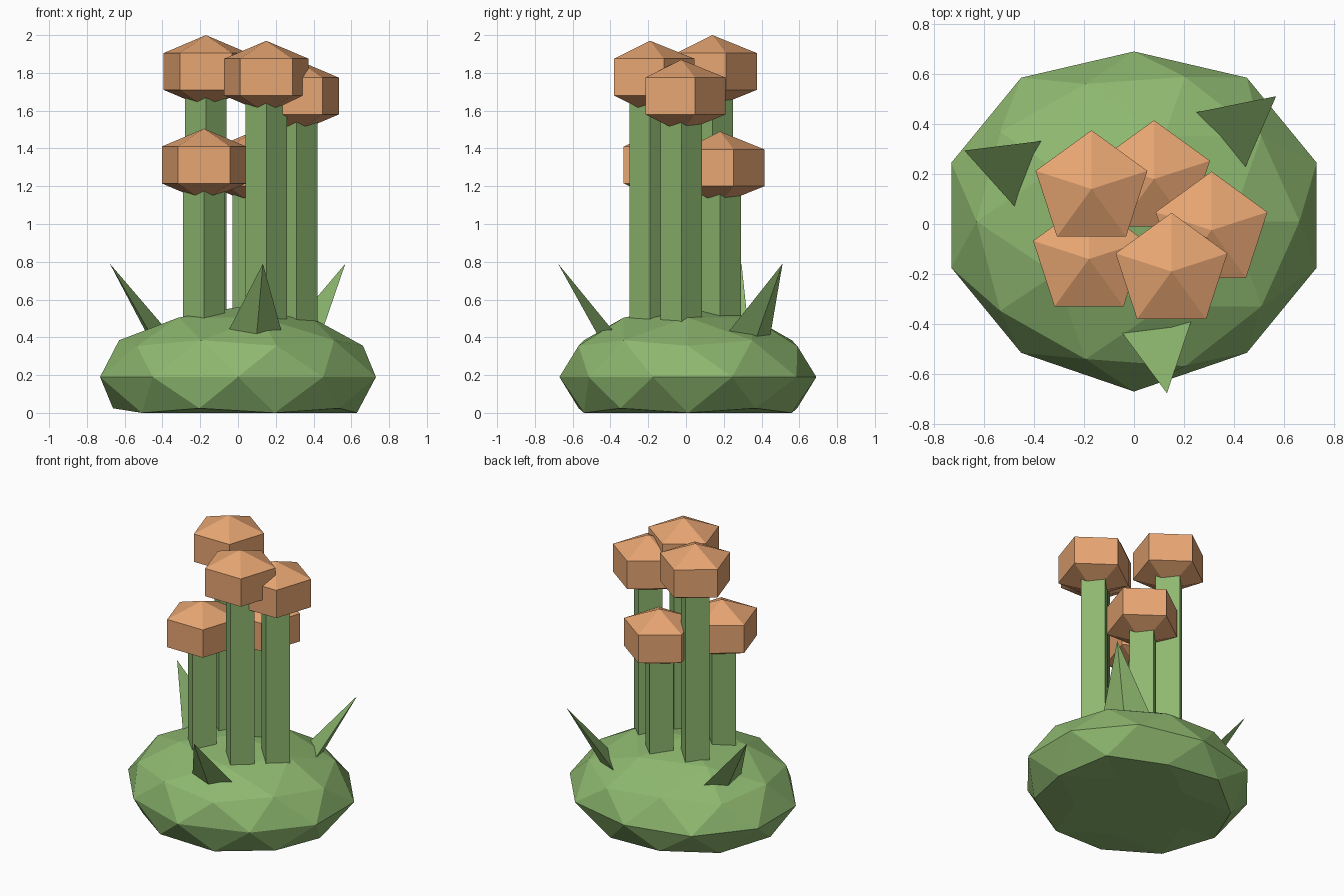
import bpy, bmesh, math
from mathutils import Vector

if "Cube" in bpy.data.objects:
    bpy.data.objects.remove(bpy.data.objects["Cube"])


def material(name, color):
    m = bpy.data.materials.new(name)
    m.diffuse_color = (*color, 1)
    m.use_nodes = True
    m.node_tree.nodes["Principled BSDF"].inputs["Base Color"].default_value = m.diffuse_color
    return m


GREEN = material("leaf_green", (0.27, 0.48, 0.16))
ORANGE = material("cap_orange", (0.80, 0.38, 0.17))


def finish(name, bm, mat):
    bmesh.ops.recalc_face_normals(bm, faces=bm.faces)
    me = bpy.data.meshes.new(name)
    bm.to_mesh(me)
    bm.free()
    me.materials.append(mat)
    ob = bpy.data.objects.new(name, me)
    bpy.context.collection.objects.link(ob)
    return ob


def lathe(name, profile, sides, x, y, mat):
    """Closed flat-faced solid from (radius, z) points, first corner towards +y."""
    bm = bmesh.new()
    rings = []
    for r, z in profile:
        if r == 0:
            rings.append([bm.verts.new((x, y, z))] * sides)
        else:
            angs = [math.pi / 2 + math.tau * i / sides for i in range(sides)]
            rings.append([bm.verts.new((x + r * math.cos(a), y + r * math.sin(a), z)) for a in angs])
    for a, b in zip(rings, rings[1:]):
        for i in range(sides):
            j = (i + 1) % sides
            bm.faces.new(dict.fromkeys((a[i], a[j], b[j], b[i])))
    for (r, z), ring in ((profile[0], rings[0]), (profile[-1], rings[-1])):
        if r:
            bm.faces.new(ring)
    return finish(name, bm, mat)


# Mound: squashed icosphere, flattened on the ground
bm = bmesh.new()
bmesh.ops.create_icosphere(bm, subdivisions=2, radius=1)
for v in bm.verts:
    x, y, z = v.co
    rim = abs(z) < 0.05
    shift = 0.035 if rim and abs(x) > 0.1 else 0.01
    v.co = (x * (0.768 if rim else 0.74), y * 0.68 + shift, max(0, 0.19 + z * 0.37))
finish("mound", bm, GREEN)

# Square stems with five-sided caps: x, y, top height
for n, (x, y, top) in enumerate([(-0.17, 0.14, 2.0), (0.15, -0.19, 1.97), (0.31, -0.025, 1.87),
                                 (-0.18, -0.14, 1.505), (0.08, 0.18, 1.49)], 1):
    lathe(f"stem_{n}", [(0.11, 0.3), (0.11, top - 0.2)], 4, x, y, GREEN)
    lathe(f"cap_{n}", [(0, top), (0.235, top - 0.095), (0.235, top - 0.29), (0, top - 0.385)],
          5, x, y, ORANGE)

# Leaning three-sided spikes: foot position and direction
for n, (x, y, deg) in enumerate([(0.09, -0.4125, -81), (0.36, 0.3425, 39), (-0.4275, 0.2, 159.5)], 1):
    a = math.radians(deg)
    out, side = Vector((math.cos(a), math.sin(a), 0)), Vector((-math.sin(a), math.cos(a), 0))
    foot = Vector((x, y, 0.44))
    tip = foot + out * 0.268 + Vector((0, 0, 0.35))
    corners = [foot + side * 0.14, foot - side * 0.14, foot + out * 0.06 - Vector((0, 0, 0.02))]
    bm = bmesh.new()
    t = bm.verts.new(tip)
    c = [bm.verts.new(tip + (p - tip) * 1.08) for p in corners]
    bm.faces.new(c)
    for i in range(3):
        bm.faces.new((t, c[i], c[(i + 1) % 3]))
    finish(f"spike_{n}", bm, GREEN)
